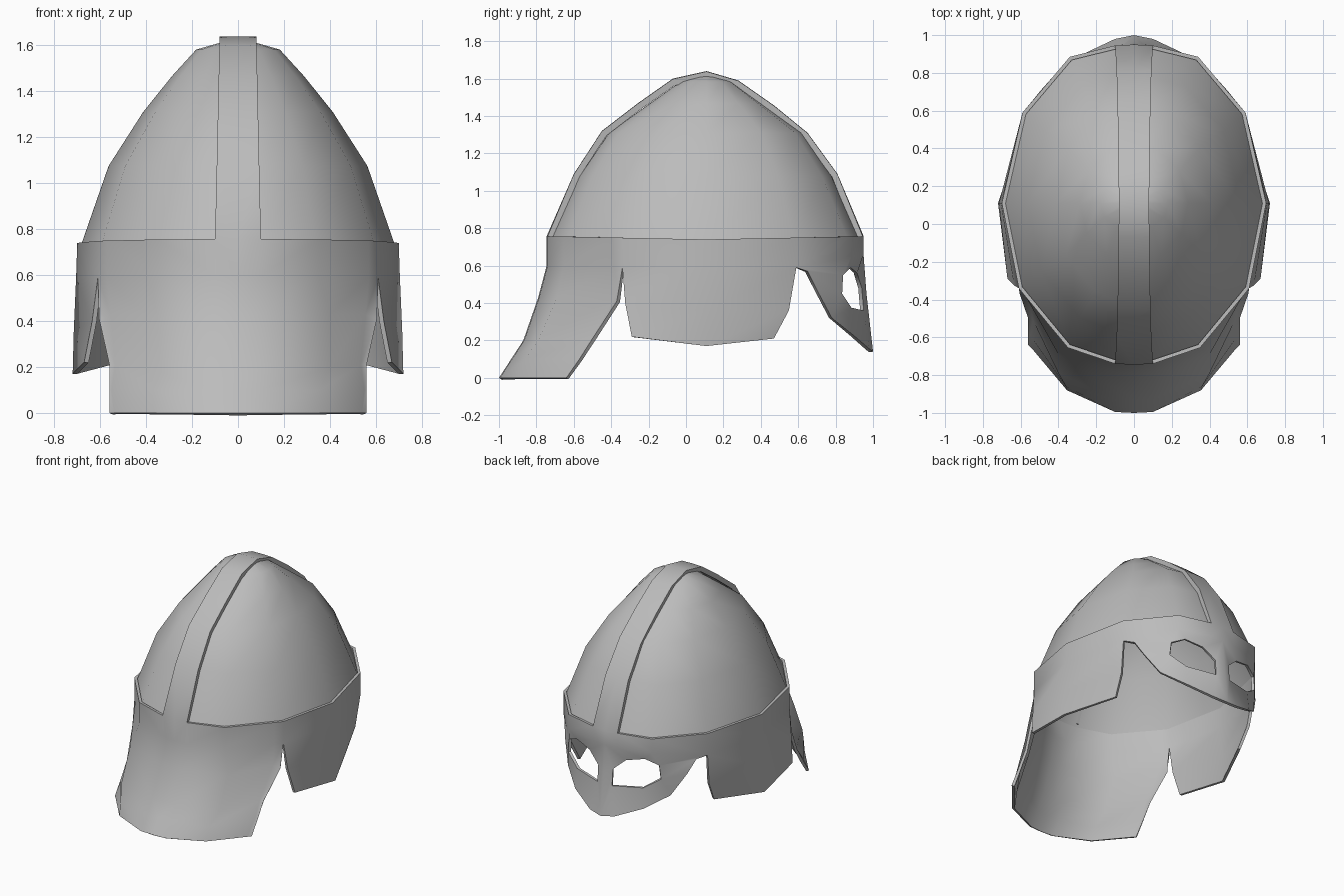
import bpy
import bmesh

if "Cube" in bpy.data.objects:
    bpy.data.objects.remove(bpy.data.objects["Cube"], do_unlink=True)

CENTRE_Y = 0.11
RIM_Z = 0.74

steel = bpy.data.materials.new("plain grey steel")
steel.use_nodes = True
colour = (0.5, 0.5, 0.5, 1)
steel.diffuse_color = colour
steel.node_tree.nodes["Principled BSDF"].inputs["Base Color"].default_value = colour

# Half outline of the rim, from the mask round to the neck guard
RIM = [(0, .95), (.1, .945), (.34, .885), (.59, .59), (.7, .11),
       (.61, -.34), (.35, -.655), (.1, -.74), (0, -.745)]


def add_grid(bm, columns):
    """Skin neighbouring columns of points with quads."""
    rows = [[bm.verts.new(p) for p in col] for col in columns]
    for left, right in zip(rows, rows[1:]):
        for i in range(len(left) - 1):
            bm.faces.new((left[i], right[i], right[i + 1], left[i + 1]))


def finish(name, bm, thickness=0):
    """Weld the half shell, mirror it and shade it."""
    bmesh.ops.remove_doubles(bm, verts=bm.verts, dist=0.001)
    mesh = bpy.data.meshes.new(name)
    bm.to_mesh(mesh)
    bm.free()
    obj = bpy.data.objects.new(name, mesh)
    bpy.context.collection.objects.link(obj)
    mesh.materials.append(steel)
    mirror = obj.modifiers.new("mirror", 'MIRROR')
    mirror.merge_threshold = 0.002
    if thickness:
        solid = obj.modifiers.new("thickness", 'SOLIDIFY')
        solid.thickness = thickness
        solid.offset = -1
    bpy.ops.object.select_all(action='DESELECT')
    obj.select_set(True)
    bpy.context.view_layer.objects.active = obj
    bpy.ops.object.convert(target='MESH')
    bpy.ops.object.shade_smooth_by_angle(angle=0.9)


def rim_point(i):
    """Rim corner; the rim rises a little towards both ends."""
    x, y = RIM[i]
    return (x, y, RIM_Z + .02 * abs(y - CENTRE_Y))


def below_rim(i, z):
    return (*RIM[i], z)


def inward(p):
    """Foot of the crest's side wall below a point on its edge."""
    s = .958
    return (p[0] * s, CENTRE_Y + (p[1] - CENTRE_Y) * s, RIM_Z + (p[2] - RIM_Z) * s)


# Dome: the rim outline shrunk ring by ring to the peak (x scale, y scale, z)
dome = bmesh.new()
rings = [(.08, .04, 1.618), (.26, .165, 1.582), (.41, .355, 1.467),
         (.59, .612, 1.31), (.805, .8, 1.075), (.974, .977, .735)]
add_grid(dome, [[(x * sx, CENTRE_Y + (y - CENTRE_Y) * sy, z) for sx, sy, z in rings]
                for x, y in RIM])
finish("dome", dome)

# Frame: crest, brow band, cheek flaps, neck guard and mask in one shell
frame = bmesh.new()

# Crest strip over the dome from neck to mask, with a side wall down to the dome
crest = [(-.6, 1.09), (-.45, 1.32), (-.255, 1.47), (-.07, 1.6), (.11, 1.64),
         (.28, 1.59), (.47, 1.457), (.65, 1.31), (.81, 1.09)]
middle = [rim_point(8)] + [(0, y, z) for y, z in crest] + [rim_point(0)]
edge = [rim_point(7)] + [(.1 - .022 * (z - RIM_Z), y, z - .002)
                         for y, z in crest] + [rim_point(1)]
add_grid(frame, [middle, edge, [inward(p) for p in edge]])

# Cheek flap
add_grid(frame, [
    [rim_point(3), below_rim(3, .59), (.575, .55, .36), (.56, .47, .21)],
    [rim_point(4), (.705, .11, .59), (.715, .11, .36), (.72, .11, .17)],
    [rim_point(5), below_rim(5, .59), (.635, -.325, .4), (.67, -.29, .22)]])

# Flared neck guard: turned-out side edge, full corner, gently rounded front
add_grid(frame, [
    [rim_point(5), below_rim(5, .59), (.605, -.37, .41),
     (.56, -.5, .21), (.56, -.57, .1), (.56, -.64, 0)],
    [(.57, -.39, .75), (.57, -.39, .59), (.555, -.385, .43),
     (.535, -.51, .21), (.55, -.59, .1), (.54, -.66, 0)],
    [rim_point(6), below_rim(6, .6), (.4, -.69, .43),
     (.4, -.79, .2), (.36, -.86, .1), (.355, -.88, 0)],
    [rim_point(7), below_rim(7, .6), (.1, -.785, .43),
     (.1, -.865, .2), (.1, -.93, .1), (.1, -.995, 0)],
    [rim_point(8), below_rim(8, .6), (0, -.79, .43),
     (0, -.87, .2), (0, -.935, .1), (0, -1, 0)]])

# Brow above the eyes
add_grid(frame, [[rim_point(i), below_rim(i, z)]
                 for i, z in enumerate((.65, .65, .65, .59))])

# Mask: small letters run round the outside, capitals round the eye hole
points = {
    "a": (0, 1, .14), "b": (0, .965, .45), "c": below_rim(0, .65),
    "d": below_rim(1, .65), "e": below_rim(2, .65), "f": below_rim(3, .59),
    "g": (.54, .65, .57), "h": (.5, .7, .47), "i": (.42, .78, .32),
    "j": (.28, .895, .228), "k": (.1, .98, .155),
    "A": (.06, .95, .36), "B": (.06, .94, .48), "C": (.15, .915, .56),
    "D": (.28, .88, .59), "E": (.37, .84, .55), "F": (.38, .835, .45),
    "G": (.27, .885, .375)}
verts = {key: frame.verts.new(p) for key, p in points.items()}
for loop in "abBA bcB cdCB deDC efED fgE ghFE hiF ijGF jkAG kaA".split():
    frame.faces.new([verts[key] for key in loop])

finish("helmet_frame", frame, thickness=0.02)
